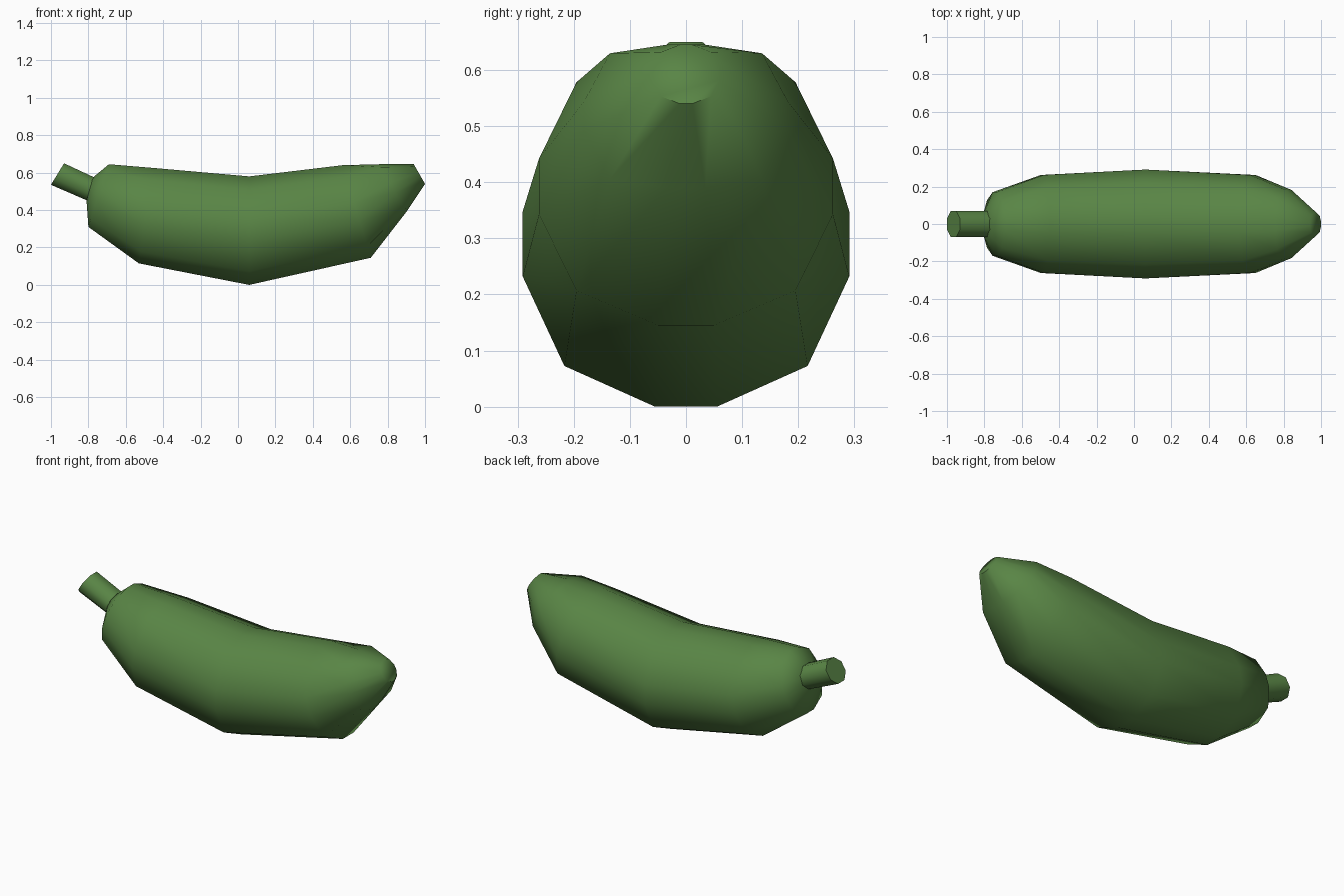
import bpy, bmesh, math
from mathutils import Vector

if "Cube" in bpy.data.objects:
    bpy.data.objects.remove(bpy.data.objects["Cube"])

green = bpy.data.materials.new("leaf green")
green.diffuse_color = (0.10, 0.235, 0.06, 1)
green.use_nodes = True
green.node_tree.nodes["Principled BSDF"].inputs["Base Color"].default_value = green.diffuse_color


def loft(name, rings, angle):
    """Skin a list of equal-length point rings and cap both ends."""
    bm = bmesh.new()
    vs = [[bm.verts.new(p) for p in ring] for ring in rings]
    n = len(vs[0])
    for a, b in zip(vs, vs[1:]):
        for i in range(n):
            j = (i + 1) % n
            bm.faces.new((a[i], a[j], b[j], b[i]))
    bm.faces.new(vs[0])
    bm.faces.new(vs[-1])
    bmesh.ops.recalc_face_normals(bm, faces=bm.faces)
    me = bpy.data.meshes.new(name)
    bm.to_mesh(me)
    bm.free()
    ob = bpy.data.objects.new(name, me)
    bpy.context.collection.objects.link(ob)
    me.materials.append(green)
    bpy.ops.object.select_all(action='DESELECT')
    ob.select_set(True)
    bpy.context.view_layer.objects.active = ob
    bpy.ops.object.shade_smooth_by_angle(angle=math.radians(angle))
    return ob


def place(shape, top, bottom, width):
    """Put a unit section between a top and a bottom point in the xz plane."""
    t, b = Vector((top[0], 0, top[1])), Vector((bottom[0], 0, bottom[1]))
    mid, up = (t + b) / 2, (t - b) / 2
    return [mid + up * v + Vector((0, u * width, 0)) for u, v in shape]


def section(q):
    """Twelve-sided rounded section, q = height of the diagonal corners."""
    quarter = [(1, 0.2), (0.745, q), (0.19, 1)]
    half = quarter + [(-u, v) for u, v in reversed(quarter)]
    return half + [(-u, -v) for u, v in half]


# Fruit body: top point, bottom point, half width, diagonal height
stations = [
    ((-0.775, 0.575), (-0.81, 0.45), 0.075, 0.75),
    ((-0.69, 0.645), (-0.80, 0.31), 0.17, 0.75),
    ((-0.45, 0.625), (-0.53, 0.115), 0.262, 0.75),
    ((0.06, 0.58), (0.06, 0.0), 0.291, 0.75),
    ((0.56, 0.64), (0.71, 0.145), 0.262, 0.75),
    ((0.755, 0.645), (0.90, 0.39), 0.182, 0.88),
    ((0.94, 0.645), (1.0, 0.54), 0.06, 0.75),
]
loft("fruit_body", [place(section(q), t, b, w) for t, b, w, q in stations], 60)

# Stem: eight-sided stub
k = 1 / math.cos(math.pi / 8)
octagon = [(k * math.cos(a), k * math.sin(a))
           for a in (math.pi / 8 + i * math.pi / 4 for i in range(8))]
loft("stem", [place(octagon, (-0.93, 0.65), (-1.0, 0.535), 0.07),
              place(octagon, (-0.78, 0.58), (-0.815, 0.455), 0.07),
              place(octagon, (-0.74, 0.56), (-0.775, 0.44), 0.07)], 50)
